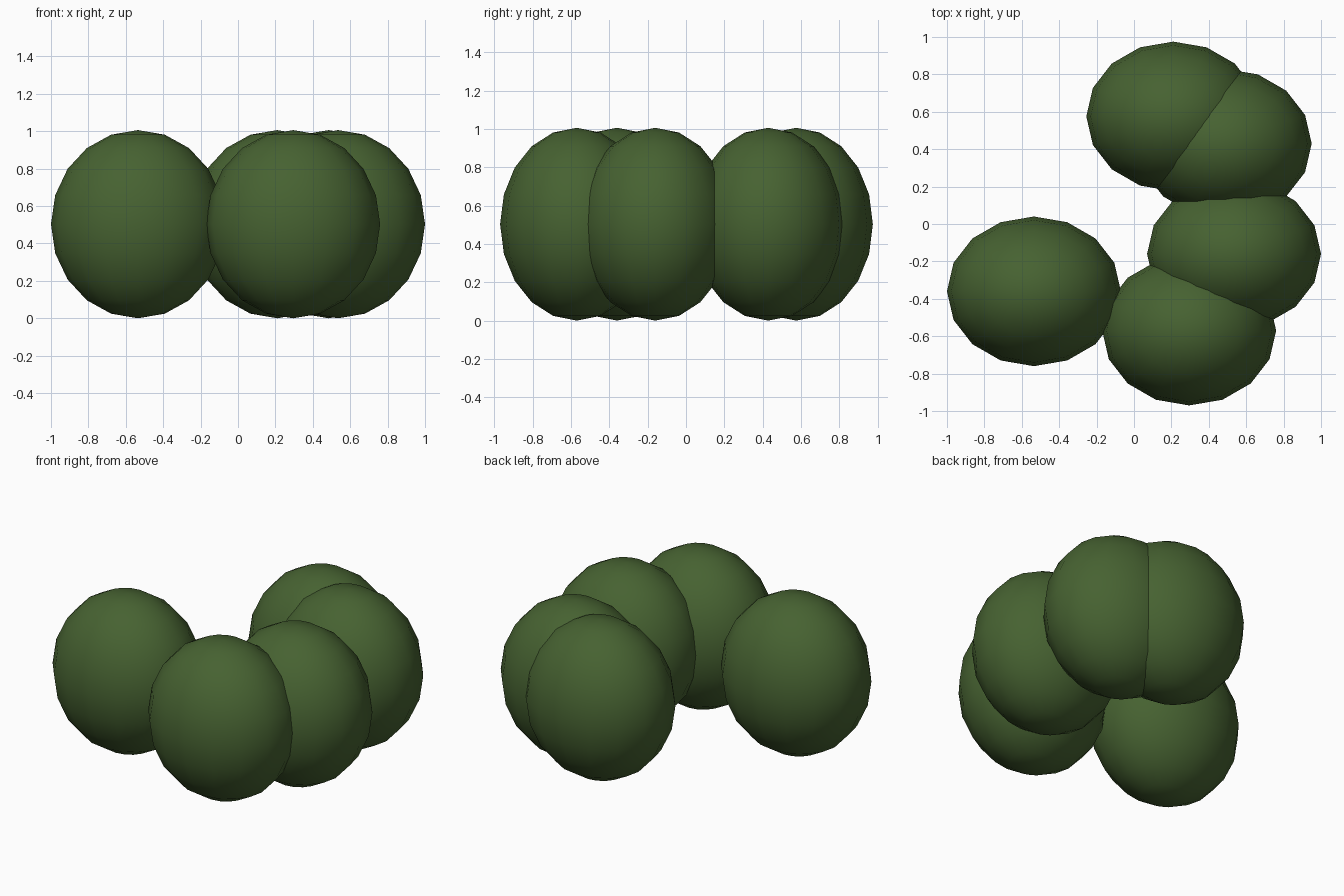
import bpy

if "Cube" in bpy.data.objects:
    bpy.data.objects.remove(bpy.data.objects["Cube"])

# Single dark leaf green
green = bpy.data.materials.new("dark_leaf_green")
green.diffuse_color = (0.062, 0.122, 0.031, 1.0)
green.use_nodes = True
green.node_tree.nodes["Principled BSDF"].inputs["Base Color"].default_value = green.diffuse_color

RADII = (0.465, 0.40, 0.503)   # shared bush size

# Bush centres, following a curved row
CENTRES = [(-0.535, -0.36), (0.295, -0.57), (0.535, -0.16), (0.485, 0.43), (0.21, 0.575)]


def bush(number, x, y):
    bpy.ops.mesh.primitive_uv_sphere_add(segments=16, ring_count=10, radius=1,
                                         location=(x, y, RADII[2]))
    ob = bpy.context.object
    ob.name = f"bush_{number}"
    ob.scale = RADII
    ob.data.materials.append(green)
    bpy.ops.object.shade_smooth()


for i, (x, y) in enumerate(CENTRES, 1):
    bush(i, x, y)
